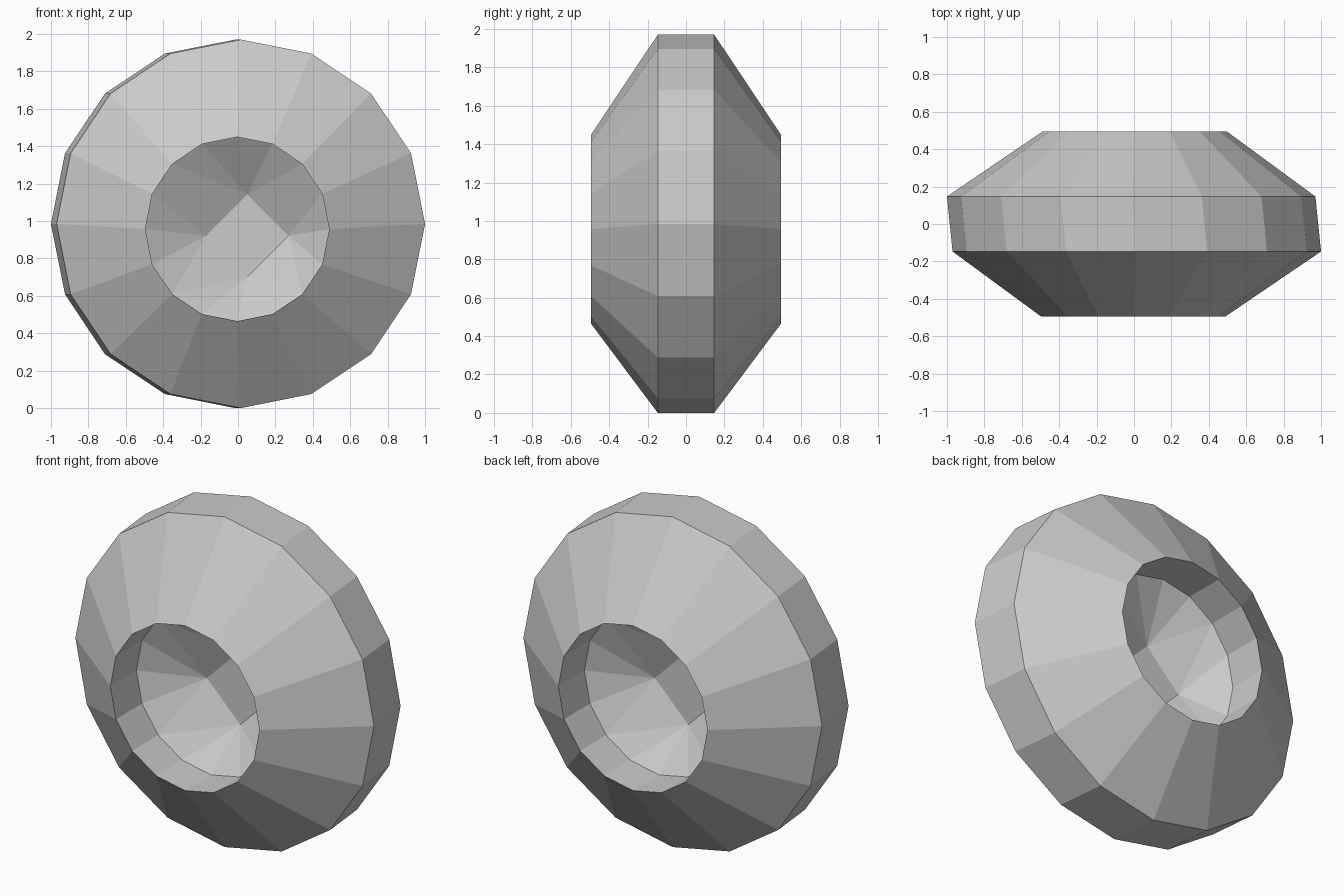
import bpy, bmesh
from math import cos, sin, pi

if "Cube" in bpy.data.objects:
    bpy.data.objects.remove(bpy.data.objects["Cube"])

SIDES = 16
bm = bmesh.new()


def ring(sides, radius, x, y, z, turn):
    """Polygon ring facing the front (turn=1) or the back (turn=-1)."""
    return [bm.verts.new((turn * (x + radius * cos(2 * pi * i / sides)),
                          turn * y,
                          z + radius * sin(2 * pi * i / sides)))
            for i in range(sides)]


def bridge(a, b):
    n = len(a)
    for i in range(n):
        bm.faces.new((a[i], a[(i + 1) % n], b[(i + 1) % n], b[i]))


def funnel(rim, cap):
    """Fan triangles from the 16-sided rim down to the 4-sided floor."""
    n = len(rim)
    for i in range(n):
        corner = ((i + 2) // 4) % 4
        bm.faces.new((rim[i], rim[(i + 1) % n], cap[corner]))
    for k in range(4):
        bm.faces.new((rim[4 * k + 2], cap[(k + 1) % 4], cap[k]))
    bm.faces.new(cap)


def half(turn):
    """One side of the wheel; the other is the same turned half round."""
    tread = ring(SIDES, 0.985, 0.015, -0.147, 0.985, turn)
    lip = ring(SIDES, 0.492, -0.004, -0.495, 0.957, turn)
    well = ring(SIDES, 0.492, -0.004, -0.25, 0.957, turn)
    floor = ring(4, 0.22, 0.05, -0.05, 0.922, turn)
    bridge(tread, lip)      # sloping sidewall
    bridge(lip, well)       # straight hub wall
    funnel(well, floor)     # hub recess
    return tread


front = half(1)
back = half(-1)

# Tread band: the back ring runs the other way round, so pair by angle
back_matched = [back[(SIDES // 2 - i) % SIDES] for i in range(SIDES)]
bridge(front, back_matched)

bmesh.ops.recalc_face_normals(bm, faces=bm.faces[:])
mesh = bpy.data.meshes.new("wheel")
bm.to_mesh(mesh)
bm.free()
wheel = bpy.data.objects.new("wheel", mesh)
bpy.context.collection.objects.link(wheel)
